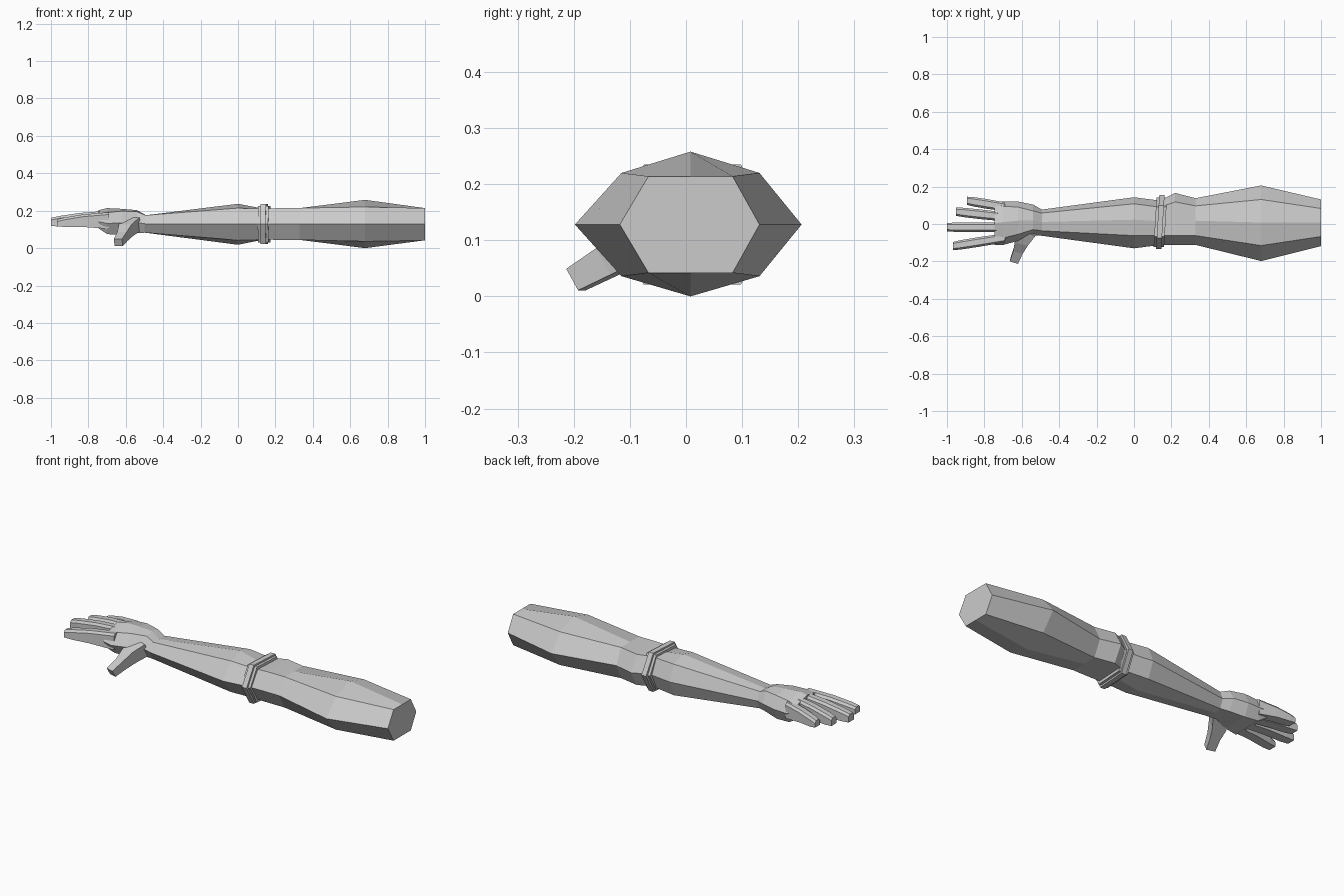
import bpy, bmesh
from mathutils import Vector

skin = bpy.data.materials.new("light grey")
skin.diffuse_color = (0.6, 0.6, 0.6, 1)


def loft(name, rings):
    """Bridge equal-sized rings of points and cap both ends."""
    bm = bmesh.new()
    loops = [[bm.verts.new(p) for p in ring] for ring in rings]
    n = len(loops[0])
    for a, b in zip(loops, loops[1:]):
        for i in range(n):
            j = (i + 1) % n
            bm.faces.new((a[i], a[j], b[j], b[i]))
    bm.faces.new(loops[0])
    bm.faces.new(loops[-1])
    bmesh.ops.recalc_face_normals(bm, faces=bm.faces)
    me = bpy.data.meshes.new(name)
    bm.to_mesh(me)
    bm.free()
    me.materials.append(skin)
    ob = bpy.data.objects.new(name, me)
    bpy.context.collection.objects.link(ob)
    return ob


def section(x, y0, y1, f0, f1, z0, z1, low=None, high=None, slant=0.0):
    """Flat-topped hexagon, with optional raised ridges above and below."""
    zm, ym = (z0 + z1) / 2, (f0 + f1) / 2
    low = z0 if low is None else low
    high = z1 if high is None else high
    pts = [(y0, zm), (f0, z0), (ym, low), (f1, z0),
           (y1, zm), (f1, z1), (ym, high), (f0, z1)]
    return [(x + slant * y, y, z) for y, z in pts]


# Upper arm with bulging muscle, and forearm tapering to the wrist
loft("upper_arm", [
    section(1.0, -0.118, 0.131, -0.067, 0.083, 0.042, 0.214),
    section(0.68, -0.198, 0.206, -0.115, 0.131, 0.036, 0.22, 0.0, 0.258),
    section(0.33, -0.112, 0.138, -0.062, 0.097, 0.044, 0.214),
    section(0.22, -0.112, 0.166, -0.062, 0.118, 0.044, 0.214),
    section(0.14, -0.112, 0.125, -0.062, 0.09, 0.046, 0.21),
])
loft("forearm", [
    section(0.14, -0.112, 0.125, -0.062, 0.09, 0.046, 0.21),
    section(0.0, -0.13, 0.143, -0.062, 0.108, 0.042, 0.214, 0.018, 0.237),
    section(-0.5, -0.062, 0.076, -0.036, 0.058, 0.083, 0.175),
])

# Elbow band: a wide inner ring and a narrow raised rim
loft("band_base", [section(x, -0.122, 0.143, -0.068, 0.092, 0.03, 0.226, slant=0.06)
                   for x in (0.112, 0.168)])
loft("band_rim", [section(x, -0.134, 0.156, -0.075, 0.098, 0.021, 0.235, slant=0.06)
                  for x in (0.126, 0.154)])

# Palm
loft("palm", [
    section(-0.49, -0.062, 0.076, -0.036, 0.058, 0.083, 0.175),
    section(-0.54, -0.062, 0.104, -0.03, 0.07, 0.08, 0.195, high=0.203),
    section(-0.62, -0.09, 0.12, -0.055, 0.09, 0.07, 0.198, high=0.21),
    section(-0.70, -0.112, 0.121, -0.075, 0.095, 0.075, 0.19, high=0.214),
    section(-0.745, -0.112, 0.121, -0.095, 0.105, 0.105, 0.178, high=0.203),
])


def finger(name, base_y, tip_x, tip_y, lift):
    rings = []
    for t, z0, z1, w in ((0, 0.102, 0.188, 0.024), (0.5, 0.112, 0.176, 0.026),
                         (0.85, 0.112, 0.16, 0.025), (1, 0.115, 0.15, 0.022)):
        x = -0.69 + (tip_x + 0.69) * t
        y = base_y + (tip_y - base_y) * t
        z0, z1 = z0 + lift * 0.3, z1 + lift
        rings.append([(x, y - w, z0), (x, y + w, z0), (x, y + w, z1 - 0.012),
                      (x, y + w * 0.6, z1), (x, y - w * 0.6, z1), (x, y - w, z1 - 0.012)])
    loft(name, rings)


# Four spread fingers
finger("little_finger", 0.092, -0.892, 0.124, 0.0)
finger("ring_finger", 0.038, -0.952, 0.066, 0.01)
finger("middle_finger", -0.018, -1.0, -0.017, 0.012)
finger("index_finger", -0.074, -0.968, -0.118, 0.004)

# Thumb pointing forward and down
rings = []
for c, w, h in (((-0.565, -0.03, 0.13), 0.045, 0.04), ((-0.6, -0.09, 0.095), 0.036, 0.036),
                ((-0.618, -0.14, 0.062), 0.026, 0.027), ((-0.64, -0.196, 0.03), 0.023, 0.022)):
    c = Vector(c)
    side = Vector((0.95, -0.3, 0)) * w
    up = Vector((-0.1, -0.48, 0.87)) * h
    rings.append([c - side - up, c + side - up, c + side + up, c - side + up])
loft("thumb", rings)
